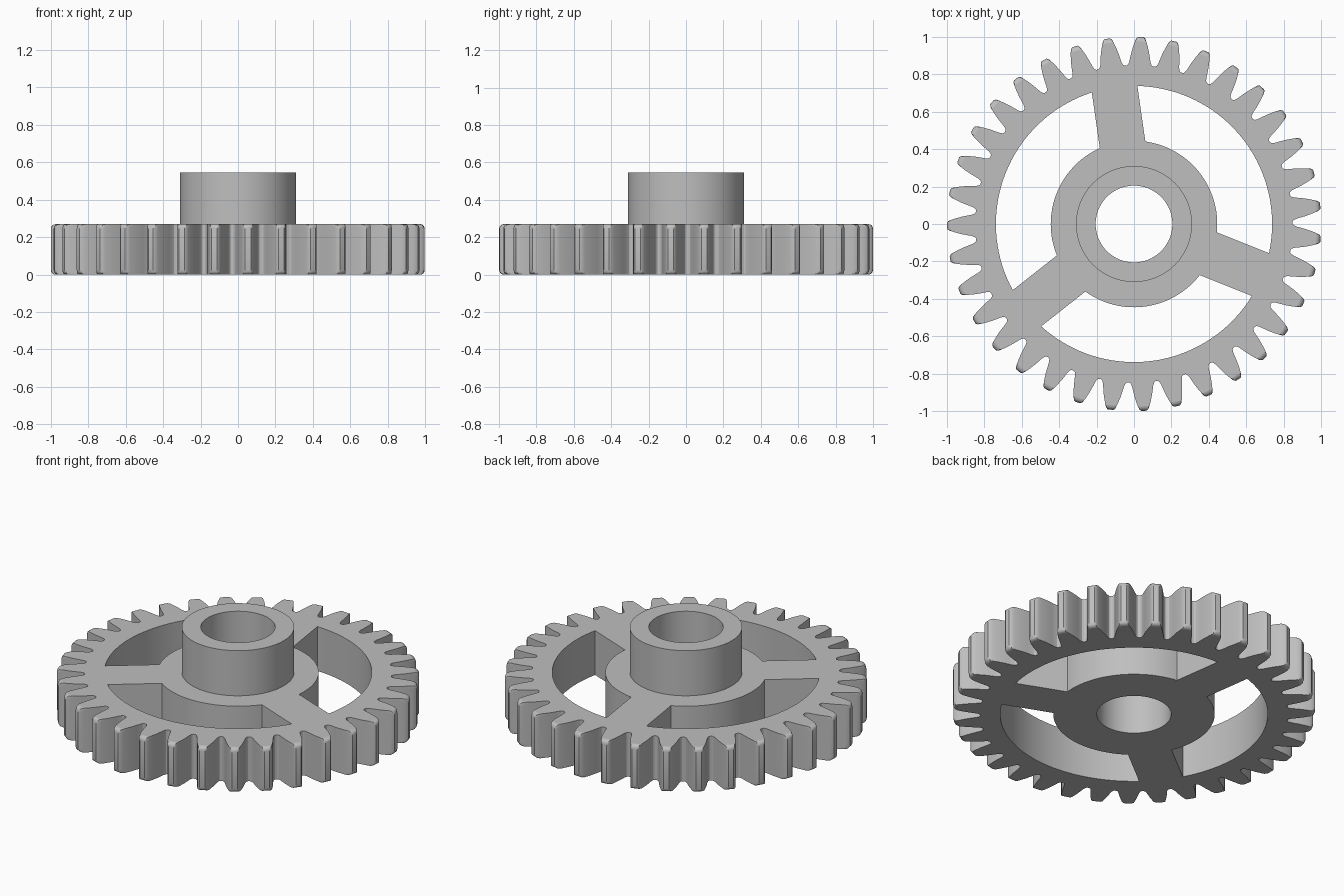
import bpy
import bmesh
from math import sin, cos, tau, pi, radians, asin

TEETH = 35
PHASE = radians(98.2)
THICK, HUB_TOP = 0.27, 0.545
BORE_R, HUB_R, WEB_R, RIM_R = 0.205, 0.31, 0.445, 0.738
SPOKE_HALF = 0.123
ROUND = 0.025          # rounding of the tooth tips
SEGS = 96

cube = bpy.data.objects.get("Cube")
if cube:
    bpy.data.objects.remove(cube, do_unlink=True)

grey = bpy.data.materials.new("plain grey")
grey.use_nodes = True
colour = (0.52, 0.52, 0.52, 1)
grey.diffuse_color = colour
grey.node_tree.nodes["Principled BSDF"].inputs["Base Color"].default_value = colour


def arc(r, a0, a1, n):
    return [(r * cos(a0 + (a1 - a0) * i / n), r * sin(a0 + (a1 - a0) * i / n))
            for i in range(n + 1)]


def circle(r):
    return arc(r, 0, tau, SEGS)[:-1]


# Half tooth as (radius, half width), from root to tip
FLANK = [(0.848, 0.070), (0.853, 0.063), (0.868, 0.057), (0.89, 0.053), (0.92, 0.047),
         (0.95, 0.039), (0.975, 0.031), (0.992, 0.024), (1.0, 0.015)]
TOOTH = [(r, -w) for r, w in FLANK] + [(r, w) for r, w in reversed(FLANK)]


def tooth_outline(limit):
    pts = []
    for i in range(TEETH):
        for r, w in TOOTH:
            a = PHASE + tau * i / TEETH + w / r
            pts.append((min(r, limit) * cos(a), min(r, limit) * sin(a)))
    return pts


def window(i):
    # Opening between two parallel-sided spokes
    a0, a1 = PHASE + tau * i / 3, PHASE + tau * (i + 1) / 3
    d_in, d_out = asin(SPOKE_HALF / WEB_R), asin(SPOKE_HALF / RIM_R)
    return arc(RIM_R, a0 + d_out, a1 - d_out, 36) + arc(WEB_R, a1 - d_in, a0 + d_in, 24)


def add_loop(bm, pts, z):
    return [bm.verts.new((x, y, z)) for x, y in pts]


def bridge(bm, lower, upper):
    n = len(lower)
    for i in range(n):
        j = (i + 1) % n
        bm.faces.new((lower[i], lower[j], upper[j], upper[i]))


def loop_edges(bm, loop):
    edges = []
    for a, b in zip(loop, loop[1:] + loop[:1]):
        edges.append(bm.edges.get((a, b)) or bm.edges.new((a, b)))
    return edges


def finish(bm, name):
    bmesh.ops.recalc_face_normals(bm, faces=bm.faces)
    mesh = bpy.data.meshes.new(name)
    bm.to_mesh(mesh)
    bm.free()
    mesh.materials.append(grey)
    obj = bpy.data.objects.new(name, mesh)
    bpy.context.collection.objects.link(obj)
    bpy.ops.object.select_all(action='DESELECT')
    obj.select_set(True)
    bpy.context.view_layer.objects.active = obj
    bpy.ops.object.shade_smooth_by_angle(angle=radians(30))
    for p in mesh.polygons:
        if abs(p.normal.z) > 0.999:
            p.use_smooth = False
    return obj


# Toothed wheel with three spokes
bm = bmesh.new()
steps = [i * pi / 8 for i in range(5)]
levels = [(ROUND - ROUND * cos(t), 1 - ROUND + ROUND * sin(t)) for t in steps]
levels += [(THICK - z, r) for z, r in reversed(levels)]
rings = [add_loop(bm, tooth_outline(limit), z) for z, limit in levels]
for lower, upper in zip(rings, rings[1:]):
    bridge(bm, lower, upper)
bottom, top = [rings[0]], [rings[-1]]
for i in range(3):
    lower, upper = (add_loop(bm, window(i), z) for z in (0, THICK))
    bridge(bm, lower, upper)
    bottom.append(lower)
    top.append(upper)
bottom.append(add_loop(bm, circle(BORE_R), 0))
top.append(add_loop(bm, circle(HUB_R), THICK))
for loops, nz in ((bottom, -1), (top, 1)):
    edges = [e for loop in loops for e in loop_edges(bm, loop)]
    bmesh.ops.triangle_fill(bm, edges=edges, use_beauty=True, normal=(0, 0, nz))
finish(bm, "gear_wheel")

# Raised hub with a through bore
bm = bmesh.new()
profile = [(BORE_R, 0), (BORE_R, HUB_TOP), (HUB_R, HUB_TOP), (HUB_R, THICK)]
rings = [add_loop(bm, circle(r), z) for r, z in profile]
for a, b in zip(rings, rings[1:]):
    bridge(bm, a, b)
finish(bm, "hub")
